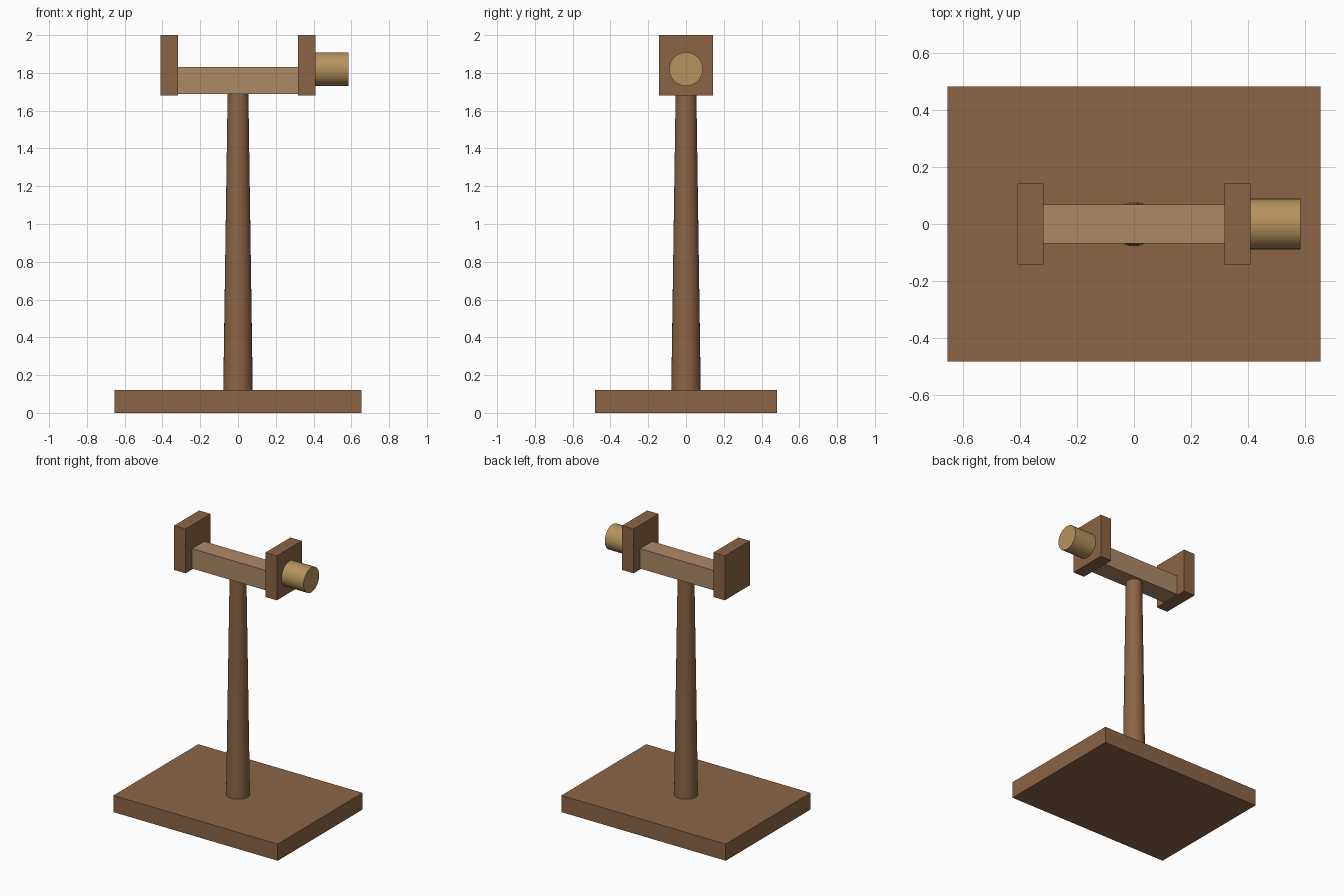
import bpy, math

if "Cube" in bpy.data.objects:
    bpy.data.objects.remove(bpy.data.objects["Cube"])


def material(name, rgb):
    m = bpy.data.materials.new(name)
    m.diffuse_color = (*rgb, 1)
    m.use_nodes = True
    m.node_tree.nodes["Principled BSDF"].inputs["Base Color"].default_value = m.diffuse_color
    return m


BROWN = material("brown_wood", (0.26, 0.13, 0.06))
LIGHT = material("light_wood", (0.42, 0.25, 0.13))
GOLD = material("golden_wood", (0.47, 0.29, 0.11))


def finish(name, mat):
    ob = bpy.context.object
    ob.name = ob.data.name = name
    ob.data.materials.append(mat)
    return ob


def box(name, x, y, z, mat):
    """Box from (min, max) ranges on each axis."""
    bpy.ops.mesh.primitive_cube_add(size=1, location=[sum(r) / 2 for r in (x, y, z)])
    bpy.context.object.scale = [r[1] - r[0] for r in (x, y, z)]
    bpy.ops.object.transform_apply(location=False, rotation=False, scale=True)
    return finish(name, mat)


def round_part(name, r1, r2, depth, location, rotation, mat):
    bpy.ops.mesh.primitive_cone_add(vertices=32, radius1=r1, radius2=r2, depth=depth,
                                    location=location, rotation=rotation)
    bpy.ops.object.shade_smooth_by_angle(angle=math.radians(30))
    return finish(name, mat)


# Base slab
box("base", (-0.655, 0.655), (-0.483, 0.483), (0, 0.12), BROWN)

# Tapered post
round_part("post", 0.078, 0.055, 1.57, (0, 0, 0.905), (0, 0, 0), BROWN)

# Crossbar between the end plates
box("crossbar", (-0.318, 0.318), (-0.069, 0.069), (1.687, 1.83), LIGHT)

# Matching end plates
for side, label in ((-1, "left"), (1, "right")):
    box(label + "_end_plate", sorted((side * 0.318, side * 0.409)), (-0.142, 0.142),
        (1.68, 2.0), BROWN)

# Round knob on the right plate
round_part("knob", 0.089, 0.089, 0.176, (0.497, 0, 1.82), (0, math.pi / 2, 0), GOLD)
